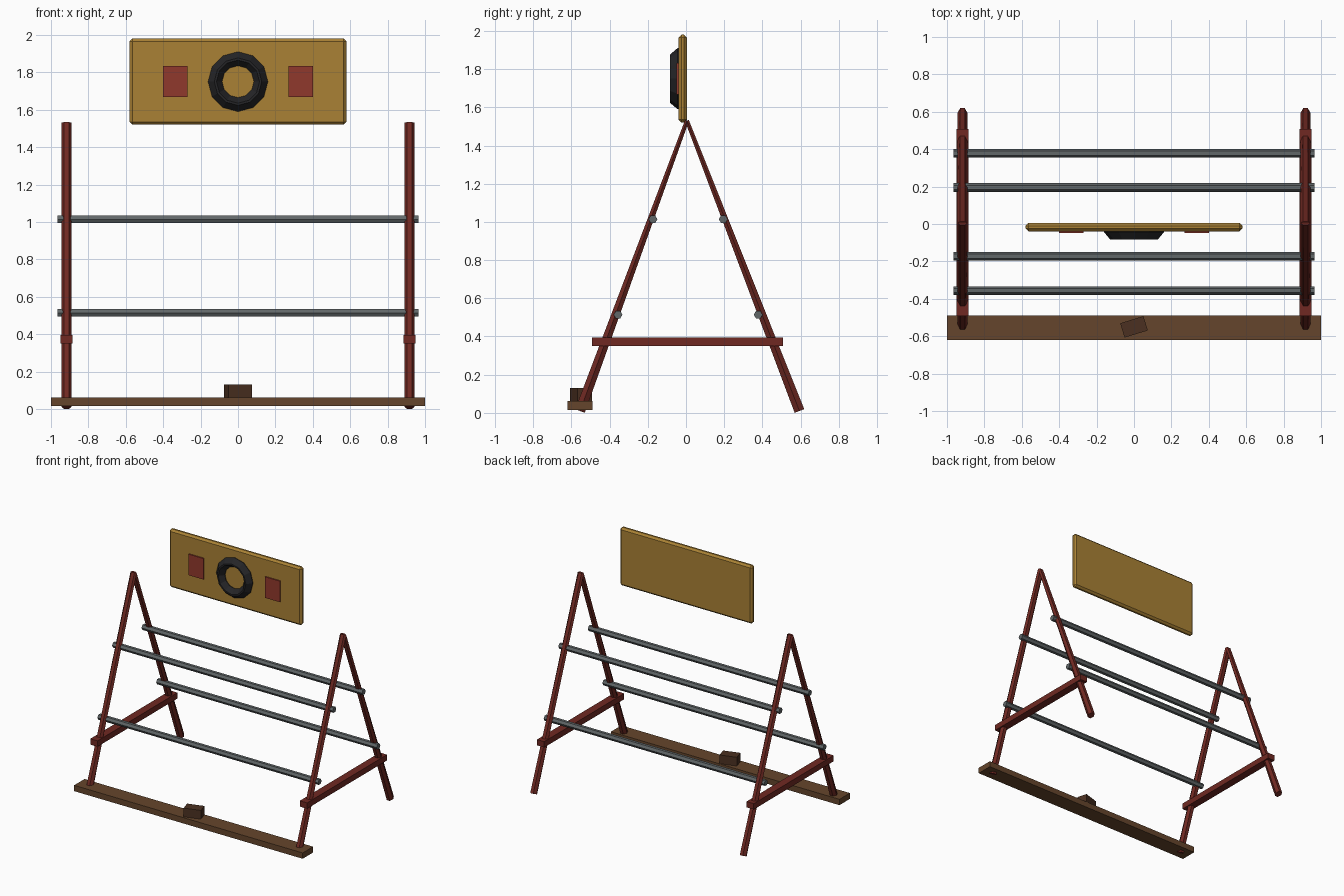
import bpy, bmesh
from math import radians, cos, sin, pi
from mathutils import Vector, Matrix

if "Cube" in bpy.data.objects:
    bpy.data.objects.remove(bpy.data.objects["Cube"])


def material(name, r, g, b):
    m = bpy.data.materials.new(name)
    m.diffuse_color = (r, g, b, 1)
    m.use_nodes = True
    m.node_tree.nodes["Principled BSDF"].inputs["Base Color"].default_value = m.diffuse_color
    return m


RED = material("dark_red_paint", 0.16, 0.022, 0.016)
PATCH = material("red_panel", 0.28, 0.04, 0.025)
STEEL = material("steel", 0.12, 0.135, 0.14)
WOOD = material("brown_wood", 0.13, 0.06, 0.025)
DARK = material("dark_wood", 0.07, 0.03, 0.015)
GOLD = material("ochre_board", 0.40, 0.22, 0.035)
RUBBER = material("black_rubber", 0.018, 0.018, 0.02)


def finish(name, bm, mat):
    bmesh.ops.recalc_face_normals(bm, faces=bm.faces)
    me = bpy.data.meshes.new(name)
    bm.to_mesh(me)
    bm.free()
    me.materials.append(mat)
    ob = bpy.data.objects.new(name, me)
    bpy.context.collection.objects.link(ob)
    return ob


def box(name, centre, size, mat, turn=0):
    bm = bmesh.new()
    bmesh.ops.create_cube(bm, size=1, matrix=Matrix.Diagonal((*size, 1)))
    ob = finish(name, bm, mat)
    ob.location = centre
    ob.rotation_euler.z = radians(turn)
    return ob


def loft(name, rings, mat, close=False):
    # Skin matching loops of points, capped unless closed into a loop
    bm = bmesh.new()
    loops = [[bm.verts.new(p) for p in ring] for ring in rings]
    n = len(loops[0])
    pairs = list(zip(loops, loops[1:]))
    if close:
        pairs.append((loops[-1], loops[0]))
    else:
        bm.faces.new(loops[0])
        bm.faces.new(loops[-1])
    for a, b in pairs:
        for i in range(n):
            j = (i + 1) % n
            bm.faces.new((a[i], a[j], b[j], b[i]))
    return finish(name, bm, mat)


def rod(name, start, end, r0, r1, mat, side, sides=6):
    # r0 and r1 are (side radius, thickness radius) at each end
    start, end = Vector(start), Vector(end)
    side = Vector(side)
    other = (end - start).normalized().cross(side)
    angles = [2 * pi * i / sides for i in range(sides)]
    return loft(name, [[c + side * r[0] * cos(a) + other * r[1] * sin(a) for a in angles]
                       for c, r in ((start, r0), (end, r1))], mat)


# A-frames: tapered legs and a cross brace on each side
for s, label in ((-1, "left"), (1, "right")):
    x = 0.917 * s
    for foot, part in ((-0.555, "front_leg"), (0.594, "back_leg")):
        rod(f"{label}_{part}", (x, foot, 0.01), (x, 0.005, 1.53),
            (0.026, 0.031), (0.027, 0.012), RED, (1, 0, 0))
    box(f"{label}_cross_brace", (x, 0.008, 0.372), (0.063, 1.0, 0.046), RED)

# Horizontal rails
for i, (y, z) in enumerate(((-0.173, 1.014), (-0.356, 0.514), (0.195, 1.014), (0.378, 0.514))):
    rod(f"rail_{i + 1}", (-0.965, y, z), (0.965, y, z),
        (0.023, 0.023), (0.023, 0.023), STEEL, (0, 1, 0))

# Foot plank with a loose block on it
box("foot_plank", (0, -0.555, 0.039), (2.0, 0.13, 0.046), WOOD)
box("wood_block", (0, -0.55, 0.096), (0.13, 0.08, 0.07), DARK, 17)

# Sign board with chamfered edges
board = box("sign_board", (0, -0.017, 1.75), (1.16, 0.044, 0.46), GOLD)
bevel = board.modifiers.new("chamfer", "BEVEL")
bevel.width = 0.015
bevel.segments = 1

# Red panels on the sign
for s, label in ((-1, "left"), (1, "right")):
    box(f"{label}_sign_panel", (0.335 * s, -0.04, 1.75), (0.132, 0.018, 0.166), PATCH)

# Rubber ring on the sign
profile = ((0.16, -0.03), (0.16, -0.044), (0.127, -0.083), (0.115, -0.083), (0.085, -0.044), (0.085, -0.03))
loft("rubber_ring", [[(r * cos(a), y, 1.75 + r * sin(a)) for r, y in profile]
                     for a in (2 * pi * k / 12 for k in range(12))], RUBBER, close=True)
